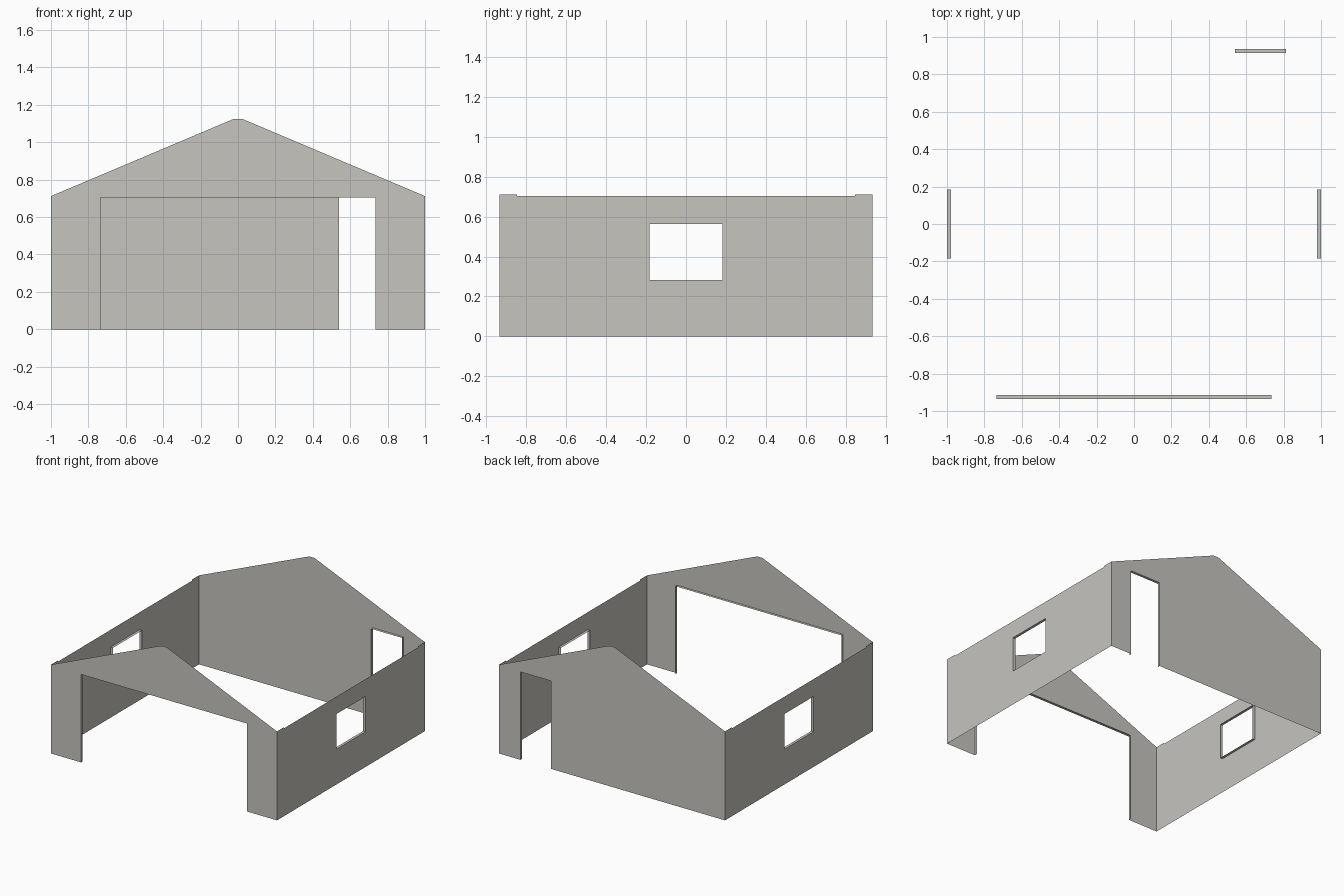
import bpy
import bmesh
from mathutils import Vector

if "Cube" in bpy.data.objects:
    bpy.data.objects.remove(bpy.data.objects["Cube"])

HALF_X, HALF_Y = 1.0, 0.935
EAVE, WALL_TOP, PEAK = 0.712, 0.703, 1.125
DOOR_TOP, REVEAL = 0.704, 0.021

paint = bpy.data.materials.new("warm grey plaster")
paint.use_nodes = True
color = (0.57, 0.555, 0.52, 1)
paint.diffuse_color = color
paint.node_tree.nodes["Principled BSDF"].inputs["Base Color"].default_value = color


def wall(name, outline, opening, place, inward, window=False):
    """Thin wall sheet with an opening whose edges turn inward as a reveal."""
    bm = bmesh.new()

    def loop(points):
        verts = [bm.verts.new(place(u, z)) for u, z in points]
        return [bm.edges.new((a, b)) for a, b in zip(verts, verts[1:] + verts[:1])]

    # Doors notch the outline at the ground; windows are separate holes
    if window:
        edges = loop(outline) + loop(opening)
    else:
        edges = loop(outline + opening)
    outward = -Vector(inward)
    bmesh.ops.triangle_fill(bm, edges=edges, use_beauty=True, normal=outward)
    bmesh.ops.dissolve_limit(bm, angle_limit=0.01, verts=[], edges=bm.edges[:])
    for face in bm.faces:
        if face.normal.dot(outward) < 0:
            face.normal_flip()

    # Reveal strips, facing the middle of the opening
    middle = sum((place(u, z) for u, z in opening), Vector()) / len(opening)
    pairs = list(zip(opening, opening[1:]))
    if window:
        pairs.append((opening[-1], opening[0]))
    for a, b in pairs:
        p, q = place(*a), place(*b)
        step = Vector(inward) * REVEAL
        strip = bm.faces.new([bm.verts.new(c) for c in (p, q, q + step, p + step)])
        strip.normal_update()
        if strip.normal.dot(middle - p) < 0:
            strip.normal_flip()
    bmesh.ops.remove_doubles(bm, verts=bm.verts[:], dist=0.0005)

    mesh = bpy.data.meshes.new(name)
    bm.to_mesh(mesh)
    bm.free()
    mesh.materials.append(paint)
    obj = bpy.data.objects.new(name, mesh)
    bpy.context.collection.objects.link(obj)


def gable(name, side, left, right):
    # Ground corner, up over the blunt ridge, and down to the other corner
    outline = [(right, 0), (HALF_X, 0), (HALF_X, EAVE), (0.03, PEAK - 0.003),
               (0.018, PEAK), (-0.018, PEAK), (-0.03, PEAK - 0.003),
               (-HALF_X, EAVE), (-HALF_X, 0)]
    opening = [(left, 0), (left, DOOR_TOP), (right, DOOR_TOP), (right, 0)]
    wall(name, outline[1:], opening,
         lambda u, z: Vector((u, side * HALF_Y, z)), (0, -side, 0))


def side_wall(name, side):
    # Top edge steps up slightly at both ends
    step = HALF_Y - 0.087
    outline = [(-HALF_Y, 0), (HALF_Y, 0), (HALF_Y, EAVE), (step, EAVE),
               (step, WALL_TOP), (-step, WALL_TOP), (-step, EAVE), (-HALF_Y, EAVE)]
    w, low, high = 0.184, 0.282, 0.564
    opening = [(-w, low), (w, low), (w, high), (-w, high)]
    wall(name, outline, opening,
         lambda u, z: Vector((side * HALF_X, u, z)), (-side, 0, 0), window=True)


# Gable ends: wide vehicle opening in front, single door at the back
gable("front_gable_wall", -1, -0.735, 0.735)
gable("back_gable_wall", 1, 0.54, 0.812)

# Long walls, each with a window
side_wall("left_wall", 1)
side_wall("right_wall", -1)
